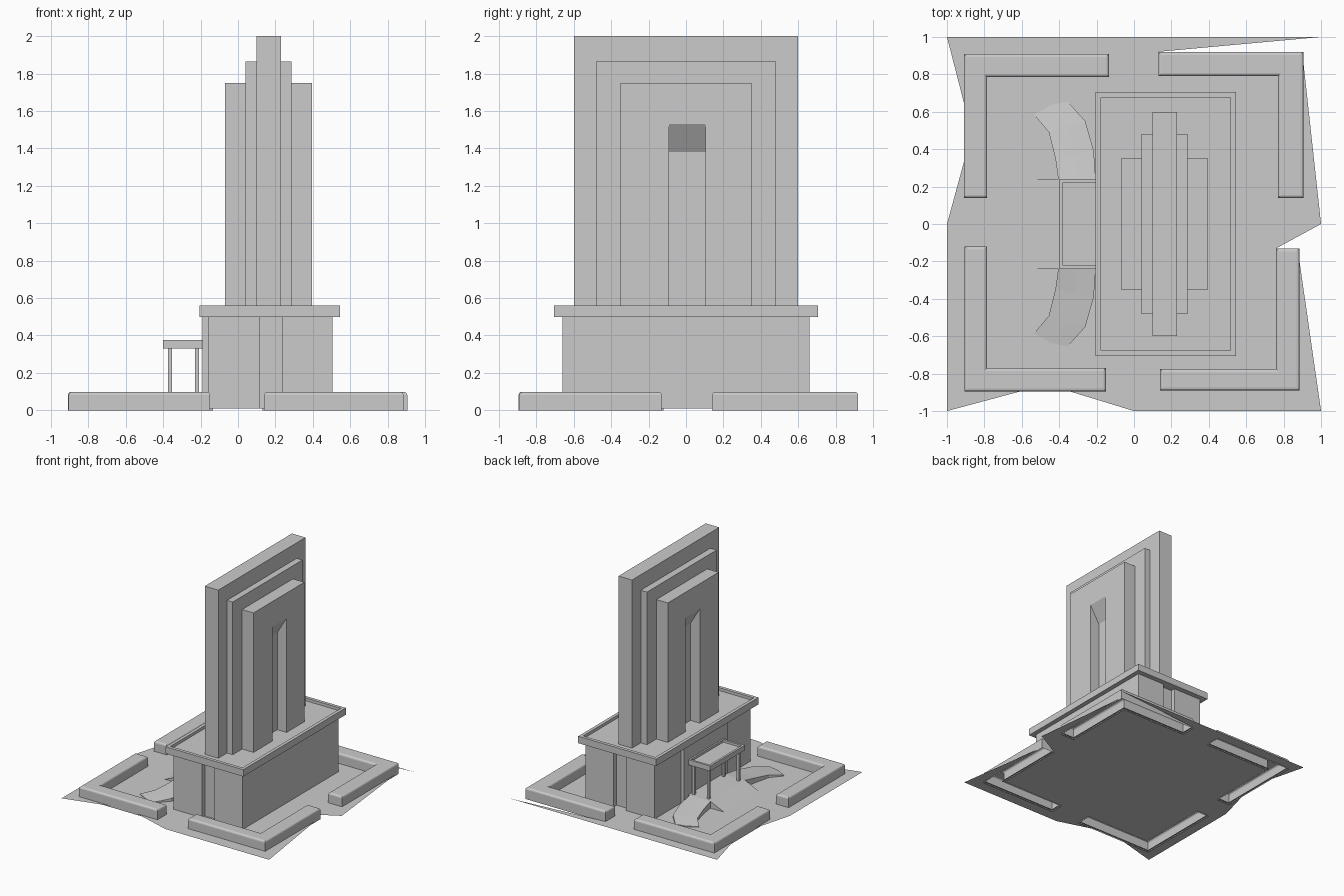
import bpy, bmesh
from mathutils import Vector

if "Cube" in bpy.data.objects:
    bpy.data.objects.remove(bpy.data.objects["Cube"])


def finish(name, bm):
    bmesh.ops.recalc_face_normals(bm, faces=bm.faces)
    me = bpy.data.meshes.new(name)
    bm.to_mesh(me)
    bm.free()
    ob = bpy.data.objects.new(name, me)
    bpy.context.collection.objects.link(ob)
    return ob


def prism(name, pts, vec):
    """Extrude a flat 3D polygon along a vector."""
    bm = bmesh.new()
    f = bm.faces.new([bm.verts.new(p) for p in pts])
    r = bmesh.ops.extrude_face_region(bm, geom=[f], use_keep_orig=True)
    vs = [v for v in r["geom"] if isinstance(v, bmesh.types.BMVert)]
    bmesh.ops.translate(bm, verts=vs, vec=vec)
    return finish(name, bm)


def box(name, x, y, z, rim=0, sink=0):
    """Box from ranges; rim and sink make a recessed top."""
    bm = bmesh.new()
    bmesh.ops.create_cube(bm, size=1)
    for v in bm.verts:
        v.co = [r[0] + (c + 0.5) * (r[1] - r[0]) for c, r in zip(v.co, (x, y, z))]
    if rim:
        top = max(bm.faces, key=lambda f: f.calc_center_median().z)
        bmesh.ops.inset_region(bm, faces=[top], thickness=rim)
        r = bmesh.ops.extrude_face_region(bm, geom=[top])
        vs = [v for v in r["geom"] if isinstance(v, bmesh.types.BMVert)]
        bmesh.ops.translate(bm, verts=vs, vec=(0, 0, -sink))
        if top.is_valid:
            bm.faces.remove(top)
    return finish(name, bm)


def cut(ob, cutter):
    m = ob.modifiers.new("cut", "BOOLEAN")
    m.operation, m.solver, m.object = "DIFFERENCE", "EXACT", cutter
    cutter.hide_render = True
    cutter.hide_set(True)


def ell(ox, oy, ex, ey, ix, iy, d=0):
    """L outline from outer corner, arm ends and inner corner, inset by d."""
    a, b = (d if ox > 0 else -d), (d if oy > 0 else -d)
    ox, oy, ex, ey, ix, iy = ox - a, oy - b, ex + a, ey + b, ix + a, iy + b
    return [(ox, oy), (ex, oy), (ex, iy), (ix, iy), (ix, ey), (ox, ey)]


GROUND = 0.01
planters = {
    "back_left": (-0.91, 0.91, -0.135, 0.14, -0.785, 0.785),
    "back_right": (0.905, 0.92, 0.13, 0.14, 0.77, 0.79),
    "front_right": (0.885, -0.89, 0.14, -0.13, 0.76, -0.775),
    "front_left": (-0.905, -0.895, -0.15, -0.12, -0.785, -0.77),
}

# Corner walls: L shapes, open below, rounded on top
for key, p in planters.items():
    ob = prism("corner_wall_" + key, [(x, y, 0) for x, y in ell(*p)], (0, 0, 0.098))
    bm = bmesh.new()
    bm.from_mesh(ob.data)
    bottom = [f for f in bm.faces if f.calc_center_median().z < 0.001]
    bmesh.ops.delete(bm, geom=bottom, context="FACES_ONLY")
    rims = [e for e in bm.edges if all(v.co.z > 0.09 for v in e.verts)]
    bmesh.ops.bevel(bm, geom=rims, offset=0.016, segments=3, profile=0.5, affect="EDGES")
    bm.to_mesh(ob.data)
    bm.free()

# Ground sheet with openings under the corner walls
outline = [(-1, 1), (1, 1), (0.12, 0.92), (0.9, 0.915), (0.905, 0.87), (1, 0),
           (0.76, -0.13), (0.885, -0.135), (0.885, -0.2), (1, -1), (0, -1),
           (-0.35, -0.893), (-0.6, -0.893), (-1, -1), (-1, 0), (-0.91, 0.33), (-0.91, 0.65)]
bm = bmesh.new()
for loop in [outline] + [ell(*p, d=0.012) for p in planters.values()]:
    vs = [bm.verts.new((x, y, GROUND)) for x, y in loop]
    for i, v in enumerate(vs):
        bm.edges.new((vs[i - 1], v))
bmesh.ops.triangle_fill(bm, edges=bm.edges[:], use_beauty=True, normal=(0, 0, 1))
finish("ground", bm)

# Podium with a vertical recess at front and back
podium = box("podium", (-0.16, 0.505), (-0.66, 0.66), (GROUND, 0.51))
for s in (-1, 1):
    cut(podium, box("podium_recess_cutter", (0.115, 0.235),
                    sorted((s * 0.62, s * 0.8)), (-0.1, 0.505)))
box("entrance_wall", (-0.19, -0.15), (-0.3, 0.3), (GROUND, 0.51))
box("podium_roof", (-0.205, 0.545), (-0.705, 0.705), (0.5, 0.56), 0.04, 0.025)

# Stepped tower slabs
box("tower_core", (0.1, 0.23), (-0.6, 0.6), (0.52, 2.0))
box("tower_middle", (0.04, 0.285), (-0.48, 0.48), (0.52, 1.865))
outer = box("tower_outer", (-0.07, 0.395), (-0.35, 0.35), (0.52, 1.75))

# Tall niches with a sloping head on both broad faces
for face, s in ((0.395, 1), (-0.07, -1)):
    back, out = face - s * 0.09, face + s * 0.06
    prof = [(back, -0.09, 0.4), (out, -0.09, 0.4), (out, -0.09, 1.63), (back, -0.09, 1.38)]
    cut(outer, prism("niche_cutter", prof, (0, 0.195, 0)))

# Entrance canopy on slim posts
box("canopy", (-0.4, -0.185), (-0.24, 0.24), (0.33, 0.375), 0.027, 0.02)
for x in (-0.363, -0.22):
    for y in (-0.205, 0.205):
        box("canopy_post", (x - 0.011, x + 0.011), (y - 0.011, y + 0.011), (GROUND, 0.335))

# Entrance landing with a sloping front
prism("landing", [(-0.535, -0.24, GROUND), (-0.18, -0.24, GROUND),
                  (-0.18, -0.24, 0.07), (-0.4, -0.24, 0.07)], (0, 0.48, 0))

# Curved driveway ramps, one each side of the landing
inner_pts = [(-0.405, 0.24), (-0.42, 0.35), (-0.455, 0.49), (-0.535, 0.585)]
outer_pts = [(-0.205, 0.24), (-0.215, 0.39), (-0.26, 0.55), (-0.355, 0.655)]
for side, s in (("back", 1), ("front", -1)):
    bm = bmesh.new()
    rows = []
    for i, (a, b) in enumerate(zip(inner_pts, outer_pts)):
        z = 0.07 - 0.018 * i
        mid = (Vector(a) + Vector(b)) / 2 + Vector((0, 0.015 if i == 3 else 0))
        rows.append([bm.verts.new((p[0], s * p[1], z)) for p in (a, mid, b)])
    for r, q in zip(rows, rows[1:]):
        for j in (0, 1):
            bm.faces.new((r[j], r[j + 1], q[j + 1], q[j]))
    ext = bmesh.ops.extrude_face_region(bm, geom=bm.faces[:], use_keep_orig=True)
    for v in ext["geom"]:
        if isinstance(v, bmesh.types.BMVert):
            v.co.z = GROUND
    finish("ramp_" + side, bm)
